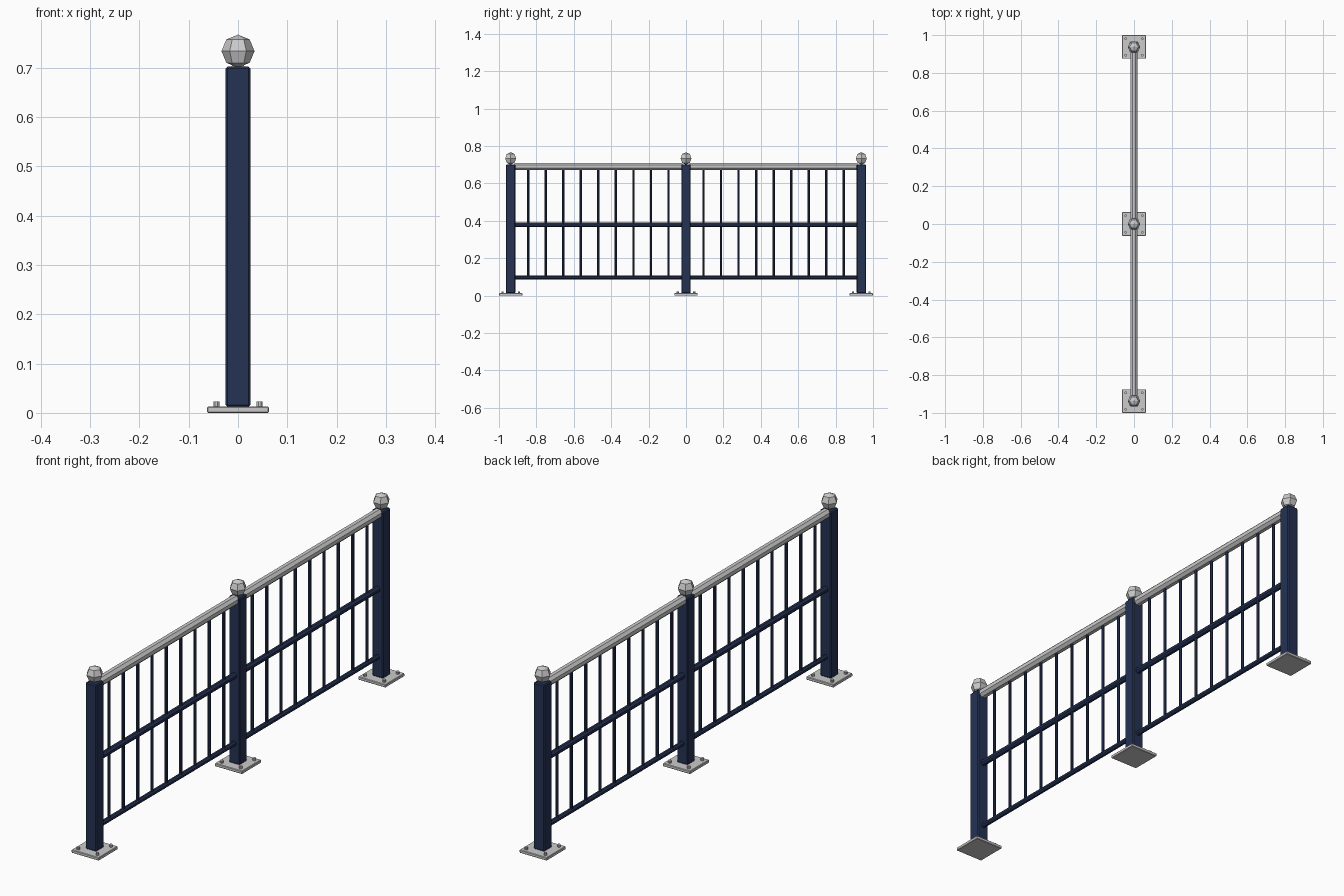
import bpy, math
from mathutils import Matrix

if "Cube" in bpy.data.objects:
    bpy.data.objects.remove(bpy.data.objects["Cube"])

POST_Y = 0.9375          # spacing between posts
HALF = 0.025             # half width of a post

navy = bpy.data.materials.new("navy_paint")
navy.diffuse_color = (0.018, 0.032, 0.088, 1)
navy.use_nodes = True
navy.node_tree.nodes["Principled BSDF"].inputs["Base Color"].default_value = navy.diffuse_color


def finish(name, mat=None):
    o = bpy.context.object
    o.name = name
    if mat:
        o.data.materials.append(mat)
    return o


def box(name, center, size, bevel, mat=None):
    bpy.ops.mesh.primitive_cube_add(size=1, location=center)
    o = finish(name, mat)
    o.data.transform(Matrix.Diagonal((*size, 1)))
    b = o.modifiers.new("chamfer", 'BEVEL')
    b.width, b.segments = bevel, 1
    return o


def rod(name, center, r, length, sides, along_y=False, mat=None):
    bpy.ops.mesh.primitive_cylinder_add(vertices=sides, radius=r, depth=length, location=center)
    o = finish(name, mat)
    # turn so that flat faces point along the axes
    m = Matrix.Rotation(math.pi / sides, 4, 'Z')
    if along_y:
        m = Matrix.Rotation(math.pi / 2, 4, 'X') @ m
    o.data.transform(m)
    return o


# Posts with base plate, bolts and faceted ball finial
for i, y in enumerate((-POST_Y, 0, POST_Y)):
    box(f"base_plate_{i}", (0, y, 0.0065), (0.125, 0.125, 0.013), 0.002)
    box(f"post_{i}", (0, y, 0.357), (2 * HALF, 2 * HALF, 0.69), 0.004, navy)
    for sx in (-1, 1):
        for sy in (-1, 1):
            rod(f"bolt_{i}", (sx * 0.044, y + sy * 0.044, 0.016), 0.0065, 0.014, 8)
    bpy.ops.mesh.primitive_uv_sphere_add(segments=6, ring_count=4, radius=0.0335,
                                         location=(0, y, 0.7335))
    ball = finish(f"ball_finial_{i}")
    # hexagon corners point along x
    corner = max(ball.data.vertices, key=lambda v: v.co.x)
    ball.data.transform(Matrix.Rotation(-math.atan2(corner.co.y, corner.co.x), 4, 'Z'))

# Rails and balusters in the two bays
span = POST_Y - 2 * HALF + 0.01
for side in (-1, 1):
    mid = side * POST_Y / 2
    rod("handrail", (0, mid, 0.690), 0.020, span, 8, True)
    rod("middle_rail", (0, mid, 0.378), 0.0130, span, 8, True, navy)
    rod("bottom_rail", (0, mid, 0.097), 0.0105, span, 8, True, navy)
    for k in range(1, 10):
        rod("baluster", (0, side * k * POST_Y / 10, 0.388), 0.0065, 0.584, 8, False, navy)
